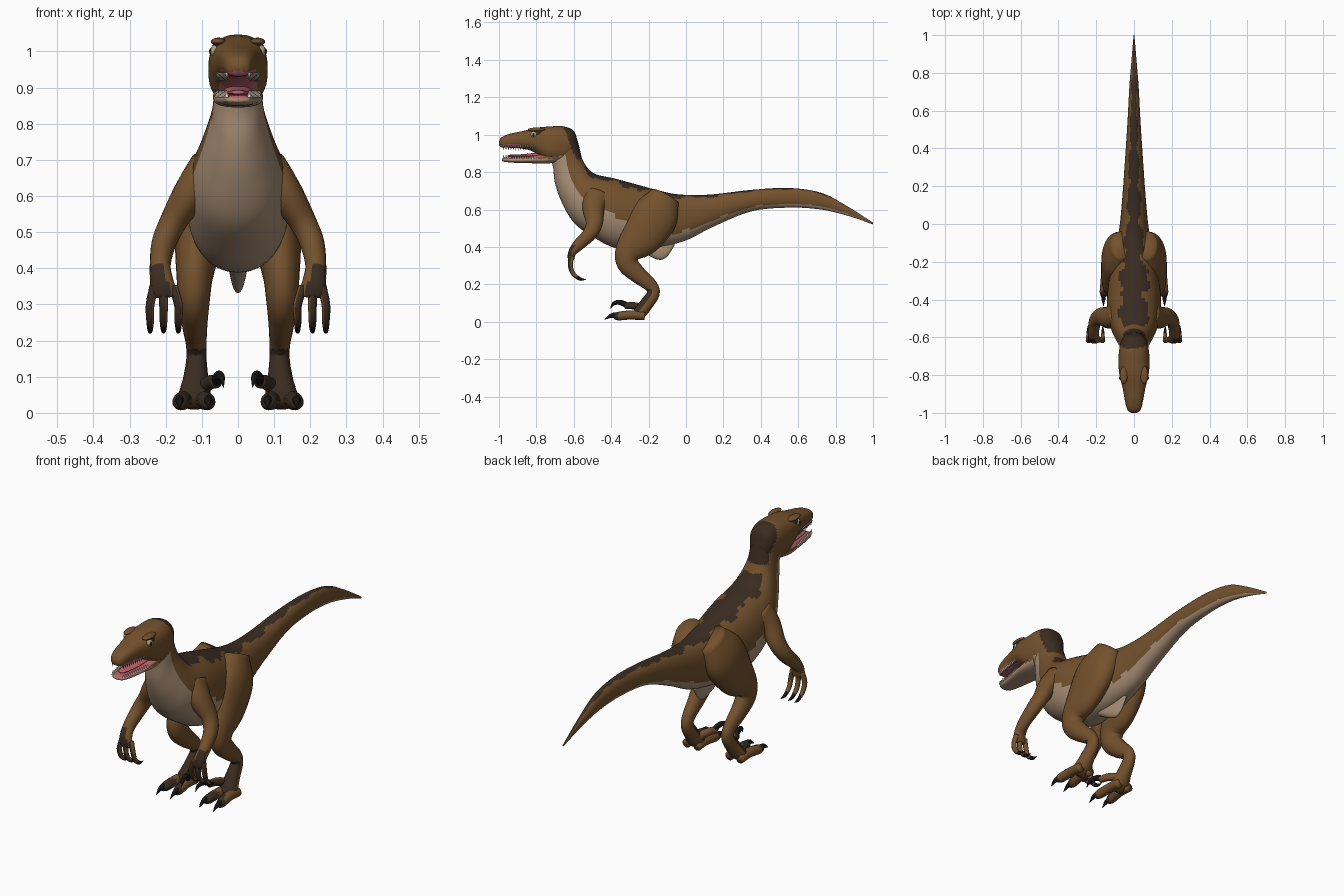
import bpy, bmesh, math
from mathutils import Vector, Matrix

default = bpy.data.objects.get("Cube")
if default:
    bpy.data.objects.remove(default)

COLOURS = {
    "hide brown": (0.175, 0.083, 0.026),
    "stripe dark brown": (0.042, 0.025, 0.015),
    "belly beige": (0.40, 0.275, 0.18),
    "claw black": (0.008, 0.007, 0.007),
    "mouth pink": (0.50, 0.12, 0.14),
    "tooth ivory": (0.70, 0.64, 0.50),
    "eye cream": (0.42, 0.36, 0.22),
}
MATERIALS = []
for name, rgb in COLOURS.items():
    mat = bpy.data.materials.new(name)
    mat.use_nodes = True
    mat.diffuse_color = (*rgb, 1)
    mat.node_tree.nodes["Principled BSDF"].inputs["Base Color"].default_value = (*rgb, 1)
    MATERIALS.append(mat)
BROWN, DARK, BEIGE, BLACK, PINK, IVORY, CREAM = range(len(MATERIALS))


def finish(name, bm, paint=BROWN, mirror=False):
    """Turn a bmesh into a smooth object, painted by one colour or a rule."""
    bmesh.ops.recalc_face_normals(bm, faces=bm.faces)
    for face in bm.faces:
        face.smooth = True
        if callable(paint):
            face.material_index = paint(face.calc_center_median(), face.normal, face)
        else:
            face.material_index = paint
    mesh = bpy.data.meshes.new(name)
    bm.to_mesh(mesh)
    bm.free()
    for mat in MATERIALS:
        mesh.materials.append(mat)
    obj = bpy.data.objects.new(name, mesh)
    bpy.context.collection.objects.link(obj)
    if mirror:
        obj.modifiers.new("mirror", 'MIRROR').use_mirror_merge = False
    return obj


def spline(points, steps):
    """Catmull-Rom curve through tuples of any length."""
    pts = [Vector(p) for p in points]
    pts = [pts[0] * 2 - pts[1]] + pts + [pts[-1] * 2 - pts[-2]]
    out = []
    for a, b, c, d in zip(pts, pts[1:], pts[2:], pts[3:]):
        for k in range(steps):
            t = k / steps
            out.append((b * 2 + (c - a) * t + (a * 2 - b * 5 + c * 4 - d) * t ** 2
                        + (b * 3 - a - c * 3 + d) * t ** 3) / 2)
    return out + [pts[-2]]


def skin(rings, sides, power=2.0):
    """Bridge superellipse rings given as (centre, side vector, up vector)."""
    bm = bmesh.new()
    height = bm.faces.layers.float.new("height")
    loops = []
    for centre, side, up in rings:
        loop = []
        for k in range(sides):
            ang = math.tau * k / sides
            c, s = math.cos(ang), math.sin(ang)
            u = math.copysign(abs(c) ** (2 / power), c)
            v = math.copysign(abs(s) ** (2 / power), s)
            loop.append(bm.verts.new(centre + side * u + up * v))
        loops.append(loop)
    for a, b in zip(loops, loops[1:]):
        for k in range(sides):
            n = (k + 1) % sides
            face = bm.faces.new((a[k], a[n], b[n], b[k]))
            face[height] = math.sin(math.tau * (k + 0.5) / sides)
    bm.faces.new(loops[0])
    bm.faces.new(loops[-1])
    return bm


def trunk(sections, steps=8, sides=48, power=2.0):
    """Sections are top y, top z, bottom y, bottom z, half width."""
    rings = []
    for ty, tz, by, bz, w in spline(sections, steps):
        top, low = Vector((0, ty, tz)), Vector((0, by, bz))
        rings.append(((top + low) / 2, Vector((max(w, 0.001), 0, 0)), (top - low) / 2))
    return skin(rings, sides, power)


def limb(path, steps=6, sides=20):
    """Path points are x, y, z, half width, half depth."""
    pts = spline(path, steps)
    rings = []
    for i, p in enumerate(pts):
        along = (pts[min(i + 1, len(pts) - 1)] - pts[max(i - 1, 0)]).to_3d().normalized()
        side = (Vector((1, 0, 0)) - along * along.x).normalized()
        rings.append((p.to_3d(), side * max(p[3], 0.001), along.cross(side) * max(p[4], 0.001)))
    return skin(rings, sides)


def ellipsoid(name, centre, size, paint):
    bm = bmesh.new()
    bmesh.ops.create_uvsphere(bm, u_segments=20, v_segments=12, radius=1,
                              matrix=Matrix.Translation(centre) @ Matrix.Diagonal((*size, 1)))
    finish(name, bm, paint, mirror=True)


# Colour rules
def wobble(p):
    return math.sin(p.y * 31 + 1) * 0.6 + math.sin(p.y * 67 + p.x * 25) * 0.4


def nape(p):
    return p.z > 0.87 and p.y > -0.64 + 0.4 * (1 - p.z) + 0.006 * wobble(p)


def paint_body(p, normal, face):
    h = face[face_layer(body_mesh)]
    blend = min(max((p.y + 0.40) / 0.35, 0), 1)
    if h < -0.06 - 0.52 * blend + 0.05 * wobble(p):
        return BEIGE
    if nape(p) or (h > 0.87 + 0.10 * wobble(p) and p.z < 0.83):
        return DARK
    return BROWN


def face_layer(bm):
    return bm.faces.layers.float["height"]


def paint_skull(p, normal, face):
    if nape(p):
        return DARK
    if p.y < -0.75 and normal.z < -0.45 and abs(p.x) < 0.05:
        return PINK
    return BEIGE if p.z < 0.885 and p.y > -0.76 else BROWN


def paint_jaw(p, normal, face):
    if normal.z > 0.6 and p.y < -0.75:
        return PINK
    return BEIGE if p.z < 0.872 else BROWN


def paint_leg(p, normal, face):
    return DARK if p.z < 0.17 + 0.01 * wobble(p) and normal.y < -0.1 else BROWN


def paint_arm(p, normal, face):
    return DARK if p.z < 0.41 and normal.y < -0.2 and normal.x > -0.3 else BROWN


# Body: tail, torso and neck in one sweep
body_mesh = trunk([
    (1.0, .53, 1.0, .52, .002), (.85, .625, .87, .565, .014), (.72, .69, .72, .60, .025),
    (.55, .715, .55, .61, .034), (.35, .705, .35, .59, .047), (.13, .68, .15, .51, .062),
    (-.03, .68, 0, .435, .077), (-.14, .70, -.14, .40, .10), (-.25, .73, -.25, .39, .125),
    (-.38, .765, -.38, .395, .142), (-.47, .785, -.50, .455, .138), (-.515, .81, -.60, .53, .12),
    (-.55, .86, -.665, .64, .092), (-.565, .91, -.70, .74, .072), (-.58, .97, -.71, .82, .066),
    (-.60, 1.01, -.72, .86, .06)], steps=10, power=2.15)
finish("body", body_mesh, paint_body)
finish("pelvis_keel", trunk([
    (-.28, .43, -.28, .40, .03), (-.16, .43, -.16, .335, .02),
    (-.11, .44, -.105, .345, .014), (-.07, .45, -.06, .41, .01)], sides=20), BEIGE)

# Head
finish("skull", trunk([
    (-.575, .95, -.62, .87, .05), (-.60, 1.02, -.66, .85, .07), (-.66, 1.045, -.70, .85, .08),
    (-.74, 1.043, -.75, .86, .082), (-.80, 1.037, -.81, .905, .076), (-.87, 1.02, -.87, .925, .06),
    (-.94, 1.005, -.94, .93, .047), (-.985, .987, -.985, .932, .034),
    (-1.0, .965, -1.0, .945, .014)], power=2.5), paint_skull)
finish("lower_jaw", trunk([
    (-.66, .92, -.70, .85, .065), (-.76, .90, -.76, .845, .069), (-.84, .885, -.84, .848, .058),
    (-.92, .88, -.92, .85, .045), (-.97, .878, -.97, .855, .035),
    (-.985, .87, -.985, .86, .015)], power=2.5), paint_jaw)
finish("tongue", trunk([
    (-.76, .91, -.76, .88, .04), (-.86, .897, -.86, .877, .032),
    (-.94, .893, -.94, .88, .02), (-.955, .888, -.955, .882, .006)], sides=20), PINK)

teeth = bmesh.new()
for row_z, length, turn in ((.928, .026, math.pi), (.884, .022, 0)):
    for i in range(13):
        y = -0.975 + 0.013 * i
        x = 0.029 + (y + 0.985) * 0.18
        bmesh.ops.create_cone(teeth, segments=6, radius1=0.0055, radius2=0, depth=length,
                              matrix=Matrix.Translation((x, y, row_z)) @ Matrix.Rotation(turn, 4, 'X'))
finish("teeth", teeth, IVORY, mirror=True)

ellipsoid("eye_socket", (.055, -.795, 1.003), (.019, .034, .026), DARK)
ellipsoid("eye", (.062, -.812, 1.0), (.016, .019, .018), CREAM)
ellipsoid("pupil", (.075, -.815, 1.0), (.005, .007, .009), BLACK)
ellipsoid("brow", (.054, -.80, 1.027), (.021, .046, .011), BROWN)
ellipsoid("nostril", (.028, -.972, .972), (.009, .009, .005), DARK)

# Legs
finish("leg", limb([
    (.065, -.11, .67, .055, .08), (.095, -.165, .57, .072, .125), (.112, -.235, .46, .062, .112),
    (.12, -.305, .375, .05, .075), (.122, -.31, .31, .044, .058), (.12, -.255, .25, .036, .046),
    (.116, -.19, .195, .029, .036), (.115, -.175, .15, .028, .034), (.117, -.215, .09, .036, .036),
    (.12, -.25, .045, .046, .034), (.12, -.28, .03, .044, .022)], sides=28), paint_leg, mirror=True)

TOES = {"inner": (.092, -.02), "outer": (.152, .02)}
for name, (x, spread) in TOES.items():
    finish(name + "_toe", limb([
        (x, -.22, .03, .022, .022), (x, -.29, .036, .024, .024),
        (x + spread / 3, -.36, .03, .023, .023), (x + spread / 2, -.385, .026, .014, .014)]),
        paint_leg, mirror=True)
    finish(name + "_toe_claw", limb([
        (x + spread / 2, -.365, .036, .013, .015), (x + spread / 2, -.40, .032, .010, .012),
        (x + spread / 2, -.435, .012, .001, .001)], sides=12), BLACK, mirror=True)

# Raised sickle toe on the inner side of each foot
finish("sickle_toe", limb([
    (.10, -.23, .07, .02, .022), (.075, -.28, .085, .018, .02), (.06, -.325, .085, .016, .017)]),
    paint_leg, mirror=True)
finish("sickle_claw", limb([
    (.062, -.31, .085, .014, .016), (.054, -.35, .103, .012, .014),
    (.045, -.385, .098, .009, .010), (.04, -.405, .07, .001, .001)], sides=12), BLACK, mirror=True)

# Arms
finish("arm", limb([
    (.085, -.47, .68, .05, .075), (.13, -.495, .61, .048, .06), (.178, -.49, .53, .038, .046),
    (.205, -.515, .47, .034, .038), (.215, -.575, .41, .029, .031), (.212, -.608, .37, .032, .022),
    (.207, -.615, .335, .036, .017), (.206, -.614, .32, .03, .012)]), paint_arm, mirror=True)
for name, root, tip in (("inner", .18, .165), ("middle", .207, .206), ("outer", .232, .243)):
    finish(name + "_finger", limb([
        (root, -.612, .35, .013, .014), (tip, -.618, .30, .012, .013),
        (tip, -.605, .26, .011, .012), (tip, -.582, .237, .009, .010)], sides=12),
        paint_arm, mirror=True)
    finish(name + "_finger_claw", limb([
        (tip, -.59, .243, .009, .011), (tip, -.565, .228, .007, .009),
        (tip, -.535, .225, .001, .001)], sides=12), BLACK, mirror=True)
